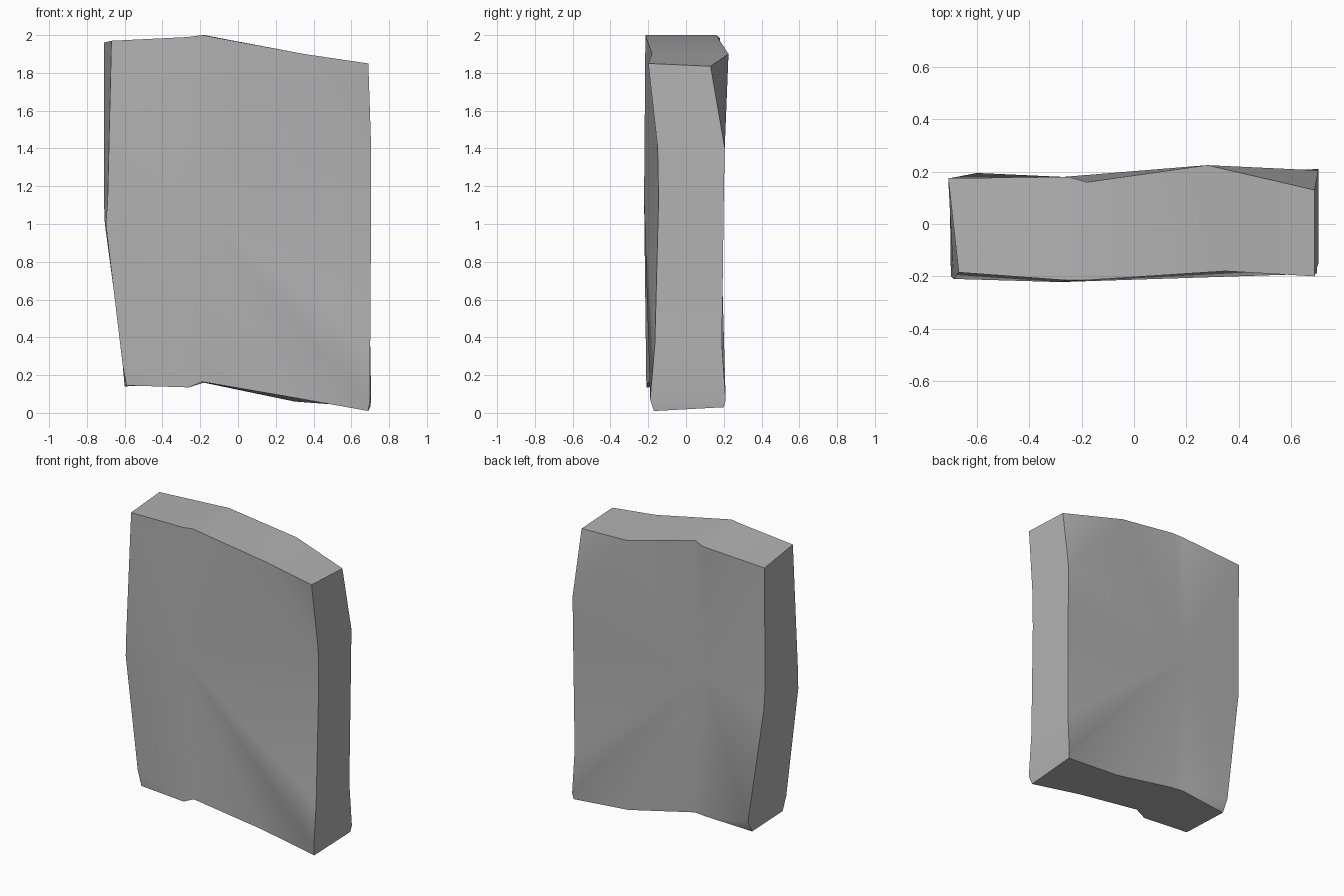
import bpy
import bmesh
from mathutils import Vector

default = bpy.data.objects.get("Cube")
if default:
    bpy.data.objects.remove(default, do_unlink=True)


def flat_material(name, colour):
    material = bpy.data.materials.new(name)
    material.use_nodes = True
    material.diffuse_color = colour
    shader = material.node_tree.nodes["Principled BSDF"]
    shader.inputs["Base Color"].default_value = colour
    return material


# Worn outline of the slab, counter-clockwise seen from the front:
# front x, back x, front y, back y, front z, back z
outline = [
    (-.59, -.6, -.19, .15, .145, .14),     # lower corner, chipped
    (-.26, -.26, -.21, .17, .135, .16),
    (-.19, -.18, -.2, .16, .165, .16),     # notch in the bottom edge
    (.3, .3, -.17, .19, .08, .06),
    (.69, .7, -.17, .2, .01, .03),
    (.7, .705, -.19, .21, .07, .07),
    (.7, .7, -.165, .19, .36, .36),
    (.705, .705, -.145, .2, 1.13, 1.13),
    (.705, .705, -.15, .205, 1.4, 1.4),
    (.69, .69, -.2, .13, 1.85, 1.835),     # upper corner, chipped
    (.35, .28, -.18, .225, 1.9, 1.9),
    (-.19, -.18, -.215, .16, 2, 2),
    (-.26, -.25, -.215, .18, 1.99, 1.985),
    (-.67, -.71, -.185, .175, 1.97, 1.96),
    (-.69, -.71, -.21, .17, 1.13, 1.13),
    (-.7, -.705, -.2, .175, 1, 1),
    (-.61, -.6, -.2, .195, .25, .22),
]
chipped = (0, 9)


def broad_face(bm, ring, centre):
    """Fan a worn face from its high point and cut off the chipped corners."""
    hub = bm.verts.new(centre)
    kept = [v for i, v in enumerate(ring) if i not in chipped]
    for a, b in zip(kept, kept[1:] + kept[:1]):
        bm.faces.new((hub, a, b))
    for i in chipped:
        bm.faces.new((ring[i - 1], ring[i], ring[i + 1]))


bm = bmesh.new()
front = [bm.verts.new((p[0], p[2], p[4])) for p in outline]
back = [bm.verts.new((p[1], p[3], p[5])) for p in outline]
broad_face(bm, front, Vector((-.28, -.222, 1.13)))
broad_face(bm, back, Vector((-.27, .18, 1.13)))

# Narrow sides joining the two broad faces
for i in range(len(outline)):
    bm.faces.new((front[i - 1], front[i], back[i], back[i - 1]))
bmesh.ops.recalc_face_normals(bm, faces=bm.faces)

mesh = bpy.data.meshes.new("stone_slab")
bm.to_mesh(mesh)
bm.free()
mesh.materials.append(flat_material("grey stone", (.45, .45, .45, 1)))
slab = bpy.data.objects.new("stone_slab", mesh)
bpy.context.collection.objects.link(slab)

# Soft worn faces with crisp broken edges
bpy.context.view_layer.objects.active = slab
slab.select_set(True)
bpy.ops.object.shade_smooth_by_angle(angle=.6)
